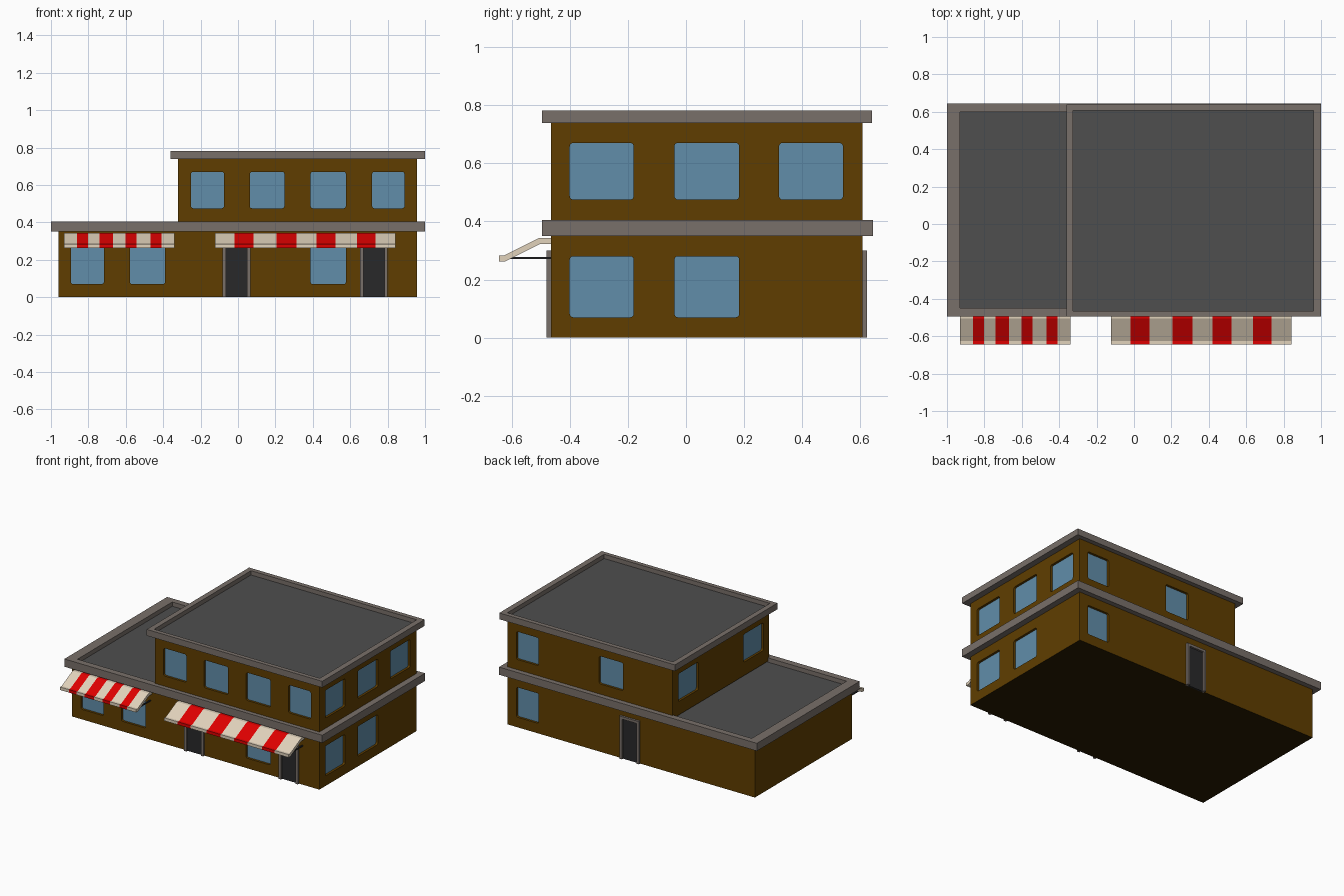
import bpy, bmesh, math
from mathutils import Vector

if "Cube" in bpy.data.objects:
    bpy.data.objects.remove(bpy.data.objects["Cube"])


def material(name, rgb):
    m = bpy.data.materials.new(name)
    m.diffuse_color = (*rgb, 1)
    m.use_nodes = True
    m.node_tree.nodes["Principled BSDF"].inputs["Base Color"].default_value = m.diffuse_color
    return m


WALL = material("brown wall", (0.117, 0.048, 0.0))
BASE = material("dark brown base", (0.020, 0.010, 0.0))
TRIM = material("grey trim", (0.190, 0.160, 0.143))
ROOF = material("dark roof", (0.077, 0.077, 0.077))
GLASS = material("blue glass", (0.120, 0.270, 0.400))
DOOR = material("charcoal door", (0.022, 0.022, 0.023))
CREAM = material("cream canvas", (0.750, 0.645, 0.500))
RED = material("red canvas", (0.740, 0.0, 0.0))

# Wall planes of the building
X0, X1, XU, Y0, Y1 = -0.96, 0.957, -0.32, -0.465, 0.608


def finish(name, bm, *mats):
    bmesh.ops.recalc_face_normals(bm, faces=bm.faces)
    me = bpy.data.meshes.new(name)
    bm.to_mesh(me)
    bm.free()
    for m in mats:
        me.materials.append(m)
    ob = bpy.data.objects.new(name, me)
    bpy.context.collection.objects.link(ob)
    return ob


def add_box(bm, x0, x1, y0, y1, z0, z1):
    vs = bmesh.ops.create_cube(bm, size=1)["verts"]
    for v in vs:
        v.co = Vector((x1 if v.co.x > 0 else x0,
                       y1 if v.co.y > 0 else y0,
                       z1 if v.co.z > 0 else z0))


def wall_point(side, a, z, d):
    """Point at position a along a wall, height z, d outward of it."""
    return {"front": (a, Y0 - d, z), "back": (a, Y1 + d, z),
            "right": (X1 + d, a, z), "left": (XU - d, a, z)}[side]


def add_panel(bm, side, a0, a1, z0, z1, d0, d1, r=0.0):
    """Panel with rounded corners lying along a wall, from depth d0 to d1."""
    if r:
        outline = []
        for ca, cz, start in ((a1 - r, z1 - r, 0), (a0 + r, z1 - r, 90),
                              (a0 + r, z0 + r, 180), (a1 - r, z0 + r, 270)):
            for k in range(4):
                t = math.radians(start + 30 * k)
                outline.append((ca + r * math.cos(t), cz + r * math.sin(t)))
    else:
        outline = [(a0, z0), (a1, z0), (a1, z1), (a0, z1)]
    rings = [[bm.verts.new(wall_point(side, a, z, d)) for a, z in outline]
             for d in (d0, d1)]
    n = len(outline)
    for ring in rings:
        bm.faces.new(ring)
    for i in range(n):
        j = (i + 1) % n
        bm.faces.new((rings[0][i], rings[0][j], rings[1][j], rings[1][i]))


def storey(name, x0, z0, z1, wz0, wz1, windows):
    """Wall block with recessed windows and a dark underside."""
    bm = bmesh.new()
    add_box(bm, x0, X1, Y0, Y1, z0, z1)
    walls = finish(name + "_walls", bm, WALL, BASE)
    cut, glass = bmesh.new(), bmesh.new()
    for side, spans in windows.items():
        for a0, a1 in spans:
            add_panel(cut, side, a0, a1, wz0, wz1, -0.02, 0.05, 0.012)
            add_panel(glass, side, a0, a1, wz0, wz1, -0.024, -0.016, 0.012)
    cutter = finish(name + "_window_cutter", cut, WALL)
    cutter.hide_render = True
    mod = walls.modifiers.new("windows", "BOOLEAN")
    mod.operation, mod.solver, mod.object = "DIFFERENCE", "EXACT", cutter
    dg = bpy.context.evaluated_depsgraph_get()
    walls.data = bpy.data.meshes.new_from_object(walls.evaluated_get(dg))
    walls.modifiers.clear()
    for p in walls.data.polygons:
        p.material_index = 1 if p.center.z < z0 + 0.001 else 0
    bpy.data.objects.remove(cutter)
    finish(name + "_window_glass", glass, GLASS)


def cornice(name, x0, x1, y0, y1, z0, z1, inner):
    """Overhanging parapet with a sunken roof surface."""
    bm = bmesh.new()
    add_box(bm, x0, x1, y0, y1, z0, z1)
    top = max(bm.faces, key=lambda f: f.calc_center_median().z)
    bmesh.ops.inset_individual(bm, faces=[top], thickness=0.02)
    low = bmesh.ops.extrude_discrete_faces(bm, faces=[top])["faces"][0]
    ix0, ix1, iy0, iy1 = inner
    mx, my = (x0 + x1) / 2, (y0 + y1) / 2
    rim = [v for v in bm.verts
           if x0 + 0.01 < v.co.x < x1 - 0.01 and y0 + 0.01 < v.co.y < y1 - 0.01]
    for v in rim:
        v.co.x = ix0 if v.co.x < mx else ix1
        v.co.y = iy0 if v.co.y < my else iy1
    for v in low.verts:
        v.co.z = z1 - 0.03
    low.material_index = 1
    finish(name, bm, TRIM, ROOF)


def door(name, side, a0, a1):
    """Door leaf with a raised surround."""
    w = 0.018
    bm = bmesh.new()
    add_panel(bm, side, a0, a0 + w, 0, 0.30, -0.01, 0.015)
    add_panel(bm, side, a1 - w, a1, 0, 0.30, -0.01, 0.015)
    add_panel(bm, side, a0 + w, a1 - w, 0.30 - w, 0.30, -0.01, 0.015)
    finish(name + "_frame", bm, TRIM)
    bm = bmesh.new()
    add_panel(bm, side, a0 + w, a1 - w, 0, 0.30 - w, -0.01, 0.002)
    finish(name + "_leaf", bm, DOOR)


def awning(name, edges):
    """Striped canopy: one profile swept across the stripe edges."""
    profile = [(Y0 + 0.005, 0.343), (-0.505, 0.343), (-0.625, 0.283),
               (-0.643, 0.283), (-0.643, 0.262), (-0.622, 0.262),
               (-0.500, 0.323), (Y0 + 0.005, 0.323)]
    bm = bmesh.new()
    rings = [[bm.verts.new((x, y, z)) for y, z in profile] for x in edges]
    n = len(profile)
    for s in range(len(edges) - 1):
        for i in range(n):
            j = (i + 1) % n
            f = bm.faces.new((rings[s][i], rings[s][j],
                              rings[s + 1][j], rings[s + 1][i]))
            f.material_index = s % 2
    bm.faces.new(rings[0])
    bm.faces.new(rings[-1])
    finish(name + "_canopy", bm, CREAM, RED)
    # Support rods under both ends
    bm = bmesh.new()
    for x in (edges[0] + 0.015, edges[-1] - 0.015):
        add_box(bm, x - 0.004, x + 0.004, -0.615, Y0 + 0.005, 0.270, 0.278)
    finish(name + "_rods", bm, DOOR)


# Ground floor and upper floor
storey("lower", X0, 0, 0.36, 0.07, 0.28, {
    "front": [(-0.893, -0.717), (-0.578, -0.39), (0.388, 0.577)],
    "right": [(-0.40, -0.18), (-0.04, 0.183)],
    "back": [(0.717, 0.89)]})
storey("upper", XU, 0.38, 0.75, 0.475, 0.67, {
    "front": [(-0.252, -0.075), (0.063, 0.248), (0.388, 0.577), (0.717, 0.89)],
    "right": [(-0.40, -0.18), (-0.04, 0.183), (0.32, 0.54)],
    "back": [(0.063, 0.248), (0.717, 0.89)],
    "left": [(-0.40, -0.18), (0.32, 0.54)]})

# Parapets with roofs
cornice("lower_cornice", -1, 1, -0.495, 0.643, 0.350, 0.404,
        (-0.93, 0.93, -0.45, 0.60))
cornice("upper_cornice", -0.362, 1, -0.495, 0.64, 0.738, 0.782,
        (-0.325, 0.96, -0.465, 0.608))

# Doors
door("front_door_left", "front", -0.082, 0.067)
door("front_door_right", "front", 0.652, 0.80)
door("back_door", "back", -0.07, 0.08)

# Striped awnings
awning("left_awning", [-0.93, -0.862, -0.803, -0.74, -0.667,
                       -0.602, -0.543, -0.468, -0.41, -0.34])
awning("right_awning", [-0.122, -0.018, 0.083, 0.207, 0.313,
                        0.42, 0.522, 0.635, 0.735, 0.842])
